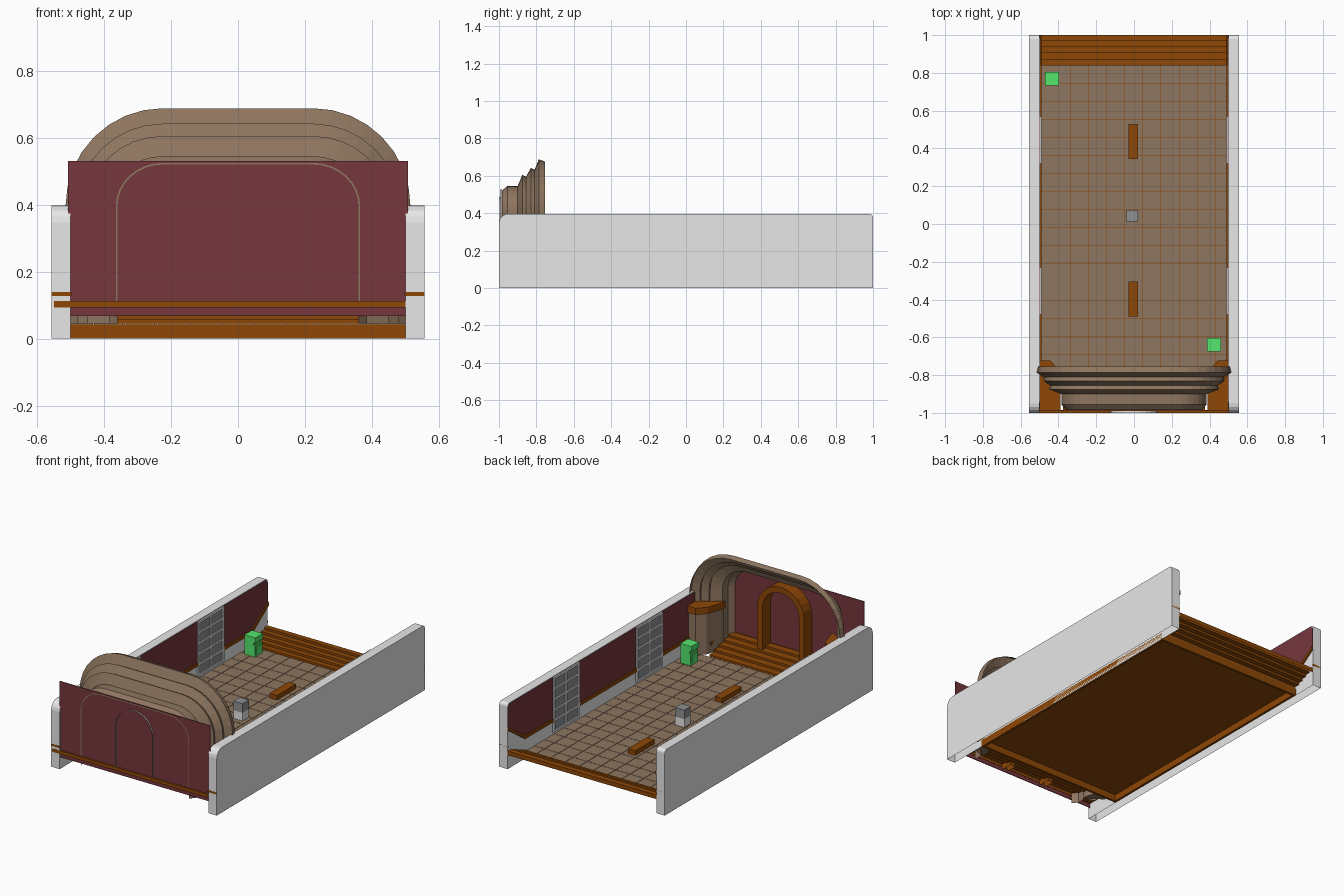
import bpy, bmesh, math

if "Cube" in bpy.data.objects:
    bpy.data.objects.remove(bpy.data.objects["Cube"])


def material(name, rgb):
    m = bpy.data.materials.new(name)
    m.diffuse_color = (*rgb, 1)
    m.use_nodes = True
    m.node_tree.nodes["Principled BSDF"].inputs["Base Color"].default_value = m.diffuse_color
    return m


GREY = material("light_grey", (0.80, 0.80, 0.80))
WHITE = material("white", (0.95, 0.95, 0.95))
RED = material("burgundy", (0.18, 0.038, 0.047))
WOOD = material("brown_wood", (0.27, 0.063, 0.002))
TAN = material("tan_stone", (0.27, 0.18, 0.115))
GREEN = material("green", (0.09, 0.80, 0.15))
MID = material("mid_grey", (0.27, 0.28, 0.29))
FLOOR = 0.045


def prism(bm, pts, axis, a, b):
    """Extrude a 2D outline along an axis from a to b."""
    def at(p, t):
        return {"x": (t, p[0], p[1]), "y": (p[0], t, p[1]), "z": (p[0], p[1], t)}[axis]
    lo = [bm.verts.new(at(p, a)) for p in pts]
    hi = [bm.verts.new(at(p, b)) for p in pts]
    bm.faces.new(lo)
    bm.faces.new(hi[::-1])
    n = len(pts)
    for i in range(n):
        j = (i + 1) % n
        bm.faces.new((lo[i], hi[i], hi[j], lo[j]))


def box(bm, x0, x1, y0, y1, z0, z1):
    prism(bm, [(x0, y0), (x1, y0), (x1, y1), (x0, y1)], "z", z0, z1)


def finish(bm, name, mat, open_bottom=False):
    bmesh.ops.recalc_face_normals(bm, faces=bm.faces[:])
    if open_bottom:
        bm.normal_update()
        down = [f for f in bm.faces if f.normal.z < -0.9]
        bmesh.ops.delete(bm, geom=down, context="FACES")
    me = bpy.data.meshes.new(name)
    bm.to_mesh(me)
    bm.free()
    me.materials.append(mat)
    ob = bpy.data.objects.new(name, me)
    bpy.context.collection.objects.link(ob)
    return ob


def boxes(name, mat, *dims, open_bottom=False):
    bm = bmesh.new()
    for d in dims:
        box(bm, *d)
    return finish(bm, name, mat, open_bottom)


def prism_part(name, mat, pts, axis, a, b, open_bottom=False):
    bm = bmesh.new()
    prism(bm, pts, axis, a, b)
    return finish(bm, name, mat, open_bottom)


def arch(w, top, spring, flat, segs, base):
    """Open arch outline from the right foot to the left foot."""
    right = [(w, base)]
    for i in range(segs + 1):
        t = math.pi / 2 * i / segs
        right.append((flat + (w - flat) * math.cos(t), spring + (top - spring) * math.sin(t)))
    left = [(-x, z) for x, z in reversed(right)]
    return right + (left[1:] if flat == 0 else left)


def sweep(bm, rings):
    """Bridge a list of (y, outline) rings."""
    rows = [[bm.verts.new((x, y, z)) for x, z in pts] for y, pts in rings]
    for a, b in zip(rows, rows[1:]):
        for i in range(len(a) - 1):
            bm.faces.new((a[i], a[i + 1], b[i + 1], b[i]))


def stairs(name, half, y0, y1, z0, z1, n, tail):
    """Thin zigzag sheet of n steps climbing from (y0, z0) to (y1, z1)."""
    pts = [(y0, z0)]
    for i in range(n):
        z = z0 + (z1 - z0) * (i + 1) / n
        pts += [(y0 + (y1 - y0) * i / n, z), (y0 + (y1 - y0) * (i + 1) / n, z)]
    pts.append((y1, z1 - tail))
    bm = bmesh.new()
    sweep(bm, [(y, [(-half, z), (half, z)]) for y, z in pts])
    finish(bm, name, WOOD)


# Hollow side walls with rounded top corners
profile = [(-1, 0), (1, 0)]
for cy, r, start in ((0.98, 0.02, 0), (-0.95, 0.05, 90)):
    for i in range(5):
        t = math.radians(start + 90 * i / 4)
        profile.append((cy + r * math.cos(t), 0.397 - r + r * math.sin(t)))

windows = [(0.32, 0.57), (-0.48, -0.23)]
dado = [[(-0.75, 0.125), (-0.48, 0.125)], [(-0.23, 0.125), (0.32, 0.125)],
        [(0.57, 0.125), (0.84, 0.125), (1.0, 0.235)]]

for s, side in ((-1, "left"), (1, "right")):
    prism_part(side + "_wall", GREY, profile, "x", s * 0.5, s * 0.557, True)
    # Burgundy upper wall, following the stairs at the back
    upper = [(-0.98, 0.13), (0.84, 0.13), (0.998, 0.24), (0.998, 0.375), (0.98, 0.393), (-0.94, 0.393), (-0.98, 0.365)]
    prism_part(side + "_upper_panel", RED, upper, "x", s * 0.5, s * 0.4975)
    # Wooden dado rail, interrupted by the windows
    bm = bmesh.new()
    for run in dado:
        prism(bm, run + [(y, z + 0.02) for y, z in reversed(run)], "x", s * 0.5, s * 0.491)
    xa, xb = sorted((s * 0.497, s * 0.557))
    for y in (-1, 0.998):
        box(bm, xa, xb, y - 0.001, y + 0.002, 0.128, 0.14)
    finish(bm, side + "_dado_rail", WOOD)
    # Tall windows with glazing bars
    for n, (y0, y1) in enumerate(windows):
        z0, z1 = 0.06, 0.393
        xa, xb = sorted((s * 0.5, s * 0.496))
        boxes(f"{side}_window_panes_{n}", MID, (xa, xb, y0, y1, z0, z1))
        xa, xb = sorted((s * 0.4975, s * 0.4905))
        bars = []
        for k in range(3):
            c = y0 + 0.008 + (y1 - y0 - 0.016) * k / 2
            bars.append((xa, xb, c - 0.008, c + 0.008, z0, z1))
        for k in range(6):
            c = z0 + 0.006 + (z1 - z0 - 0.012) * k / 5
            bars.append((xa, xb, y0, y1, c - 0.006, c + 0.006))
        boxes(f"{side}_window_bars_{n}", WHITE, *bars)

# Raised floor sheet on a wooden skirt; tile gaps show the wood colour
boxes("floor_base", WOOD, (-0.5, 0.5, -0.76, 0.845, FLOOR - 0.005, FLOOR - 0.002))
boxes("floor_skirt", WOOD, (-0.5, 0.5, -0.76, -0.745, 0, FLOOR - 0.005), (-0.5, 0.5, 0.83, 0.845, 0, FLOOR - 0.005),
      (-0.5, -0.485, -0.745, 0.83, 0, FLOOR - 0.005), (0.485, 0.5, -0.745, 0.83, 0, FLOOR - 0.005))


def cuts(lo, hi, line, step):
    first = line - step * math.floor((line - lo) / step)
    inner = [first + step * k for k in range(40) if lo + 0.01 < first + step * k < hi - 0.01]
    return [lo] + inner + [hi]


bm = bmesh.new()
xs, ys, g = cuts(-0.5, 0.5, -0.24, 0.0957), cuts(-0.76, 0.845, -0.02, 0.0957), 0.0012
for x0, x1 in zip(xs, xs[1:]):
    for y0, y1 in zip(ys, ys[1:]):
        box(bm, x0 + g, x1 - g, y0 + g, y1 - g, FLOOR - 0.002, FLOOR)
finish(bm, "floor_tiles", TAN, True)

# Stairs at the back edge and low steps on the stage
stairs("back_stairs", 0.5, 0.84, 1.0, FLOOR, 0.11, 5, 0.025)
stairs("stage_steps", 0.375, -0.76, -0.985, FLOOR, 0.11, 5, 0.0)
boxes("side_landings", WOOD, (-0.5, -0.39, -0.99, -0.80, 0.095, 0.112), (0.39, 0.5, -0.99, -0.80, 0.095, 0.112))
boxes("front_edge_strip", WOOD, (-0.55, 0.5, -1.001, -0.985, 0.093, 0.113))

# Front burgundy wall
boxes("front_wall", RED, (-0.507, 0.507, -0.991, -0.987, 0.068, 0.53))

# Stepped arch shell over the stage: y, half width, top height
tiers = [(-0.985, 0.36, 0.52), (-0.955, 0.385, 0.545), (-0.90, 0.385, 0.545), (-0.875, 0.45, 0.605),
         (-0.855, 0.443, 0.595), (-0.83, 0.48, 0.642), (-0.81, 0.473, 0.632), (-0.787, 0.515, 0.688),
         (-0.755, 0.507, 0.677)]
bm = bmesh.new()
sweep(bm, [(y, arch(w, t, 0.395, 0.225, 8, FLOOR)) for y, w, t in tiers])
finish(bm, "stepped_arch", TAN)

# Thin arch outline on the front wall
bm = bmesh.new()
sweep(bm, [(-0.992, arch(w, t, 0.395, 0.225, 8, 0.113)) for w, t in ((0.36, 0.52), (0.365, 0.525))])
finish(bm, "front_arch_outline", TAN)

# Corner pilasters under the arch with wooden capitals
for s, side in ((-1, "left"), (1, "right")):
    def outline(d):
        return [(s * x, y) for x, y in ((0.5, -0.735 + d), (0.45 - d / 2, -0.735 + d), (0.405 - d, -0.775),
                                        (0.375 - d, -0.87), (0.375 - d, -0.90), (0.5, -0.80))]
    prism_part(side + "_pilaster", TAN, outline(0), "z", FLOOR, 0.295)
    prism_part(side + "_capital", WOOD, outline(0.012), "z", 0.295, 0.335)

# Door surround inside, and the grey reveal outside
bm = bmesh.new()
inner, outer = arch(0.122, 0.475, 0.355, 0, 6, 0.075), arch(0.158, 0.51, 0.355, 0, 6, 0.075)
sweep(bm, [(-0.985, inner), (-0.91, inner), (-0.91, outer), (-0.985, outer)])
finish(bm, "door_surround", WOOD)
bm = bmesh.new()
sweep(bm, [(y, arch(0.125, 0.487, 0.36, 0, 6, 0.113)) for y in (-1, -0.988)])
finish(bm, "door_reveal", GREY)

# Benches
boxes("benches", WOOD, (-0.03, 0.02, 0.345, 0.53, FLOOR, FLOOR + 0.028),
      (-0.03, 0.02, -0.49, -0.305, FLOOR, FLOOR + 0.028), open_bottom=True)

# Central pedestal
boxes("pedestal_base", GREY, (-0.041, 0.021, 0.013, 0.075, FLOOR, FLOOR + 0.05))
boxes("pedestal_top", MID, (-0.041, 0.021, 0.013, 0.075, FLOOR + 0.05, FLOOR + 0.105))

# Green cabinets facing the middle of the room
for x, y, d, name in ((-0.434, 0.77, 1, "back_cabinet"), (0.424, -0.64, -1, "front_cabinet")):
    def part(u0, u1, hw, z0, z1):
        xa, xb = sorted((x + d * u0, x + d * u1))
        return (xa, xb, y - hw, y + hw, FLOOR + z0, FLOOR + z1)
    boxes(name, GREEN, part(-0.037, 0.033, 0.036, 0, 0.07), part(-0.037, 0.025, 0.036, 0.07, 0.085),
          part(-0.037, 0.037, 0.036, 0.085, 0.118), part(0.033, 0.037, 0.025, 0.012, 0.06))
